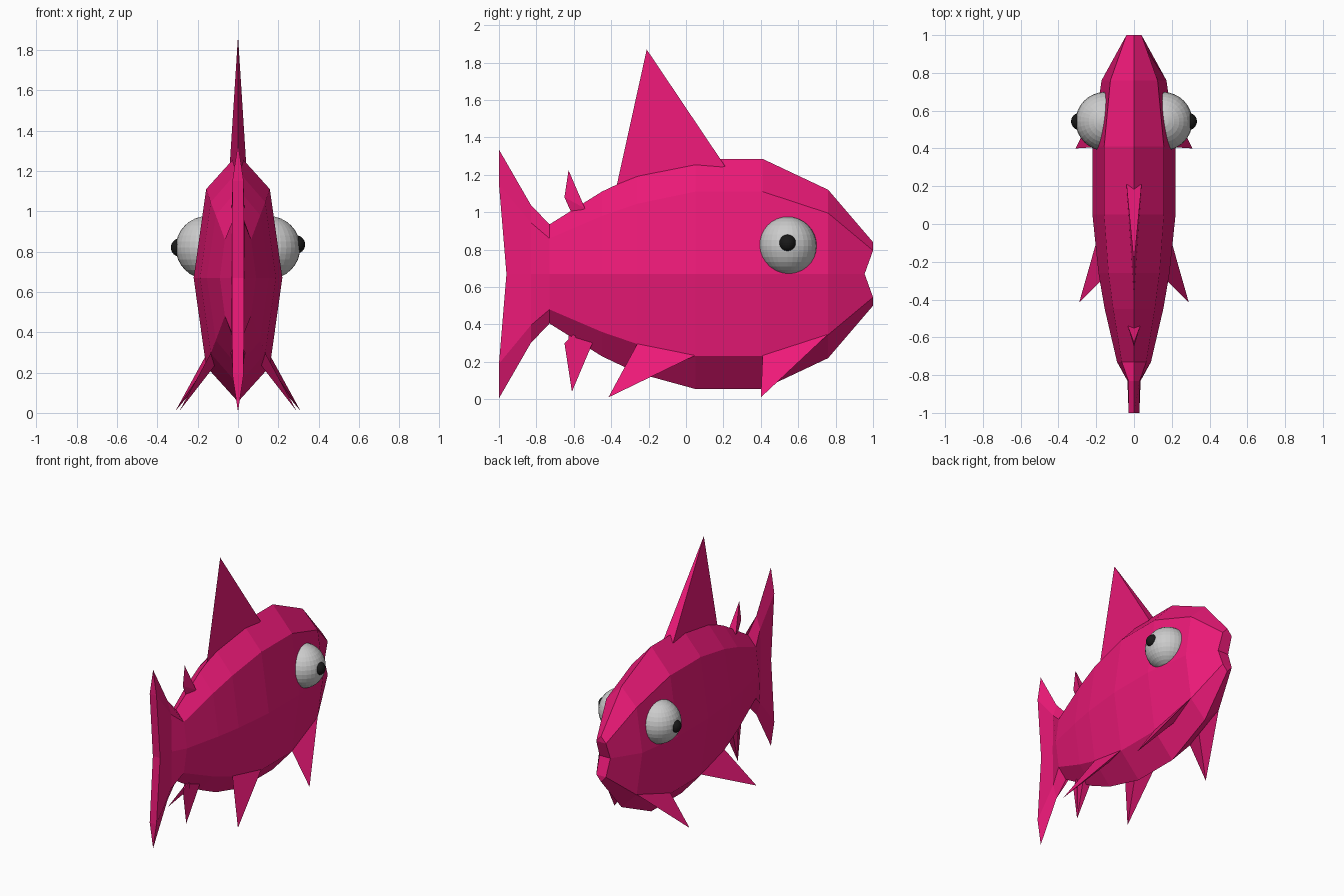
import bpy
from mathutils import Vector

if "Cube" in bpy.data.objects:
    bpy.data.objects.remove(bpy.data.objects["Cube"])


def material(name, rgb):
    m = bpy.data.materials.new(name)
    m.diffuse_color = (*rgb, 1)
    m.use_nodes = True
    m.node_tree.nodes["Principled BSDF"].inputs["Base Color"].default_value = m.diffuse_color
    return m


PINK = material("pink", (0.85, 0.01, 0.19))
BLACK = material("black", (0.01, 0.01, 0.01))
MID = 0.67  # height of the body's centre line


def mesh_object(name, verts, faces, mat):
    me = bpy.data.meshes.new(name)
    me.from_pydata(verts, [], faces)
    me.materials.append(mat)
    ob = bpy.data.objects.new(name, me)
    bpy.context.collection.objects.link(ob)
    # make normals consistent
    import bmesh
    bm = bmesh.new()
    bm.from_mesh(me)
    bmesh.ops.recalc_face_normals(bm, faces=bm.faces)
    bm.to_mesh(me)
    bm.free()
    return ob


# Body and tail: eight-sided rings lofted from tail to mouth
# y, y at centre line, half width, shoulder half width, shoulder rise, top rise
stations = [
    (-1.00, -0.96, 0.030, 0.028, 0.48, 0.665),
    (-0.83, -0.83, 0.035, 0.030, 0.275, 0.37),
    (-0.73, -0.73, 0.090, 0.065, 0.19, 0.265),
    (-0.45, -0.45, 0.155, 0.110, 0.31, 0.44),
    (-0.26, -0.26, 0.188, 0.135, 0.375, 0.53),
    (0.05, 0.05, 0.220, 0.158, 0.44, 0.615),
    (0.41, 0.41, 0.220, 0.158, 0.44, 0.615),
    (0.76, 0.76, 0.172, 0.125, 0.325, 0.45),
    (1.00, 0.955, 0.045, 0.040, 0.125, 0.17),
]
verts, faces = [], []
for y, ym, w, s, h, t in stations:
    verts += [(0, y, MID + t), (s, y, MID + h), (w, ym, MID), (s, y, MID - h),
              (0, y, MID - t), (-s, y, MID - h), (-w, ym, MID), (-s, y, MID + h)]
for r in range(len(stations) - 1):
    for k in range(8):
        a, b = r * 8 + k, r * 8 + (k + 1) % 8
        faces.append((a, b, b + 8, a + 8))
for o in (0, (len(stations) - 1) * 8):
    faces += [tuple(o + i for i in q)
              for q in ((0, 1, 7), (7, 1, 2, 6), (6, 2, 3, 5), (5, 3, 4))]
mesh_object("body", verts, faces, PINK)


# Fins: slim pyramids on a triangular base
def fin(name, a, b, c, tip):
    mesh_object(name, [a, b, c, tip],
                [(0, 1, 2), (0, 1, 3), (1, 2, 3), (2, 0, 3)], PINK)


fin("back_fin", (-0.04, 0.21, 1.245), (0.04, 0.21, 1.245),
    (0, -0.37, 1.145), (0, -0.21, 1.87))
fin("anal_fin", (-0.035, -0.50, 0.30), (0.035, -0.50, 0.30),
    (0, -0.63, 0.37), (0, -0.61, 0.04))
fin("anal_fin_rear", (-0.02, -0.59, 0.36), (0.02, -0.59, 0.36),
    (0, -0.65, 0.30), (0, -0.61, 0.04))

# Small kite-shaped fin near the tail
mesh_object("small_back_fin",
            [(-0.033, -0.54, 1.02), (0.033, -0.54, 1.02), (0, -0.605, 0.98),
             (0, -0.65, 1.08), (0, -0.628, 1.225)],
            [(0, 1, 2), (0, 1, 4), (0, 2, 3), (0, 3, 4), (1, 2, 3), (1, 3, 4)], PINK)

# Paired lower fins, eyes and pupils
for side, label, pz in ((1, "right", 0.835), (-1, "left", 0.82)):
    def m(x, y, z):
        return (side * x, y, z)
    fin("rear_belly_fin_" + label, m(0.158, 0.05, 0.235), m(0.135, -0.26, 0.297),
        m(0.115, -0.12, 0.235), m(0.29, -0.415, 0.01))
    fin("front_belly_fin_" + label, m(0.158, 0.41, 0.235), m(0.125, 0.76, 0.348),
        m(0.115, 0.56, 0.24), m(0.31, 0.40, 0.01))
    for name, x, z, rad, mat in (("eye_", 0.153, 0.82, 0.156, None),
                                 ("pupil_", 0.287, pz, 0.046, BLACK)):
        bpy.ops.mesh.primitive_uv_sphere_add(segments=32, ring_count=16, radius=rad,
                                             location=(side * x, 0.543, z))
        ob = bpy.context.object
        ob.name = name + label
        if mat:
            ob.data.materials.append(mat)
